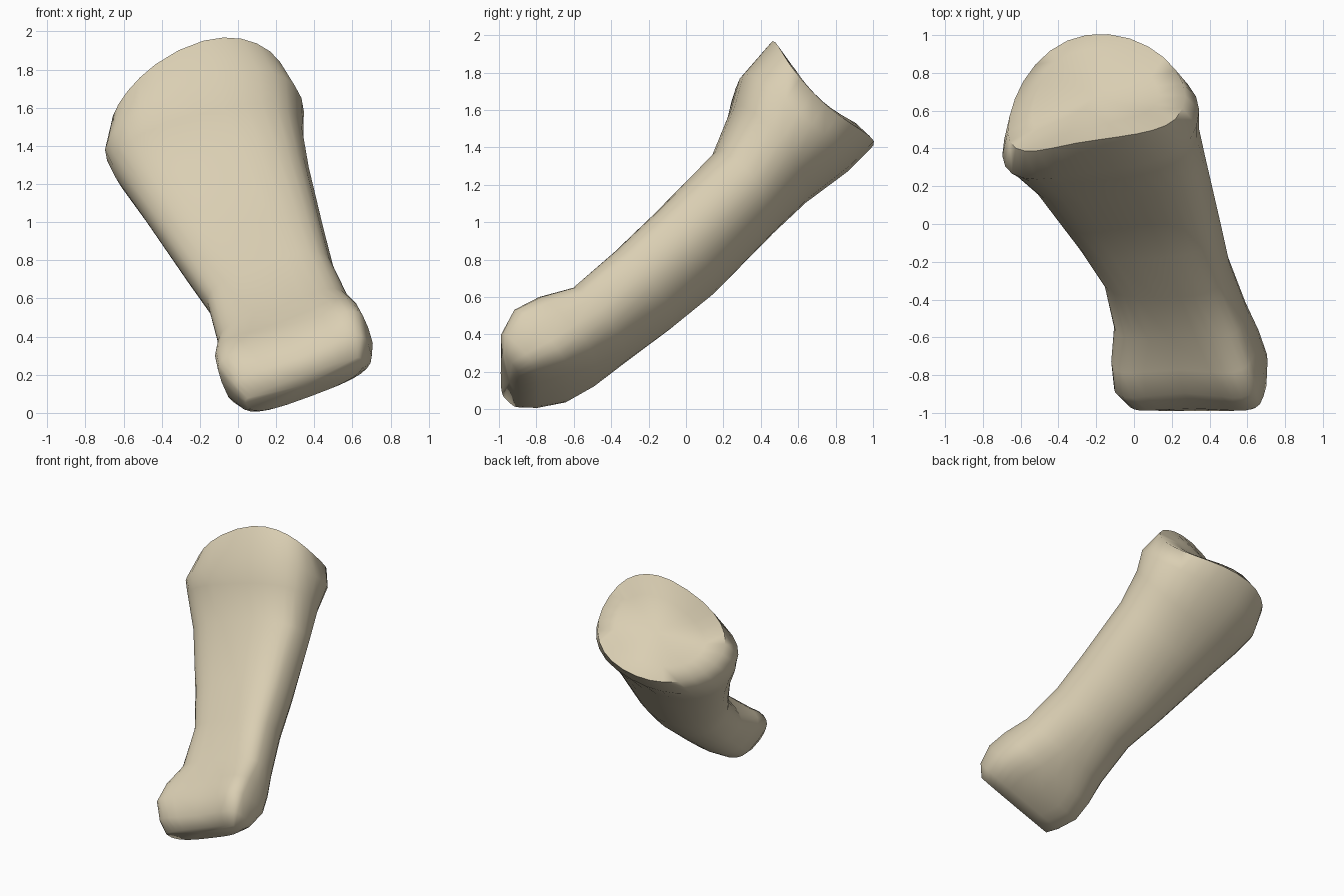
import bpy, bmesh, math
from mathutils import Vector

cube = bpy.data.objects.get("Cube")
if cube:
    bpy.data.objects.remove(cube, do_unlink=True)

# Bone frame: knuckle centre, shaft, width and front face directions
KNUCKLE = Vector((0.3, -0.8, 0.3))
AXIS = Vector((-0.5, 1.52, 1.35)).normalized()
WIDE = Vector((1.35, 0, 0.5)).normalized()
FRONT = WIDE.cross(AXIS)
SEGMENTS = 28

# Sections: along shaft, right, left, back, front,
# back and front squareness, bend, lean, skew, groove
SECTIONS = [
    (-0.215, -0.33, 0.32, -0.11, 0.05, 3, 3.5, 0, 0, 0, 0),
    (-0.14, -0.37, 0.38, -0.18, 0.14, 3.5, 4, 0, 0, 0, 0.03),
    (0.0, -0.41, 0.41, -0.26, 0.19, 3.6, 4.5, 0, 0, 0, 0.05),
    (0.15, -0.40, 0.40, -0.31, 0.16, 2.8, 4, 0, 0, 0, 0.04),
    (0.33, -0.36, 0.37, -0.34, 0.09, 2.3, 3, 0, 0, 0, 0.01),
    (0.65, -0.34, 0.35, -0.38, 0.09, 2, 3, 0, 0, 0, 0),
    (0.95, -0.40, 0.37, -0.39, 0.11, 2, 3, 0, 0, 0.04, 0),
    (1.43, -0.50, 0.41, -0.36, 0.16, 2, 2.8, 0, 0, 0.12, 0),
    (1.68, -0.56, 0.45, -0.35, 0.28, 2.1, 2.6, 0, 0, 0.12, 0),
    (1.90, -0.57, 0.50, -0.37, 0.37, 2.2, 2.6, 0.3, 0.07, 0.08, 0),
    (2.12, -0.50, 0.47, -0.36, 0.40, 2.1, 2.4, 0.62, 0.035, 0.04, 0),
    (2.11, -0.37, 0.33, -0.24, 0.26, 2.1, 2.2, 0.85, 0.05, 0.04, 0),
]


def power(value, exponent):
    return math.copysign(abs(value) ** exponent, value)


def section_points(along, right, left, back, front, back_square, front_square,
                   bend, lean, skew, groove):
    """One D-shaped section: flat towards the front, rounder at the back."""
    middle, half = (right + left) / 2, (left - right) / 2
    level = (back + front) / 2 + 0.04
    for i in range(SEGMENTS):
        turn = math.tau * i / SEGMENTS
        c, s = math.cos(turn), math.sin(turn)
        n = 2 / (front_square if s > 0 else back_square)
        across = middle + half * power(c, n)
        depth = (front - level) if s > 0 else (level - back)
        out = level + depth * power(s, n) - skew * across
        # Shallow saddle between the two knuckles
        if s > 0:
            out -= groove * s * max(0, 1 - (across / 0.3) ** 2)
        # The crest sits left of centre at the front, right of it at the back
        up = along - lean * s - bend * (across - 0.14 * s) ** 2
        yield KNUCKLE + AXIS * up + WIDE * across + FRONT * out


# Loft the whole bone
bm = bmesh.new()
rings = [[bm.verts.new(p) for p in section_points(*row)] for row in SECTIONS]
for low, high in zip(rings, rings[1:]):
    for i in range(SEGMENTS):
        j = (i + 1) % SEGMENTS
        bm.faces.new((low[i], low[j], high[j], high[i]))


# Close both ends
def close_end(ring):
    tip = bm.verts.new(sum((v.co for v in ring), Vector()) / SEGMENTS)
    for i in range(SEGMENTS):
        bm.faces.new((ring[i], ring[(i + 1) % SEGMENTS], tip))


close_end(rings[0])
close_end(rings[-1])
bmesh.ops.recalc_face_normals(bm, faces=bm.faces)

mesh = bpy.data.meshes.new("finger_bone")
bm.to_mesh(mesh)
bm.free()
bone = bpy.data.objects.new("finger_bone", mesh)
bpy.context.collection.objects.link(bone)

# Ivory colour
ivory = bpy.data.materials.new("ivory")
ivory.use_nodes = True
ivory.diffuse_color = (0.70, 0.62, 0.45, 1)
ivory.node_tree.nodes["Principled BSDF"].inputs["Base Color"].default_value = ivory.diffuse_color
mesh.materials.append(ivory)

bpy.ops.object.select_all(action='DESELECT')
bone.select_set(True)
bpy.context.view_layer.objects.active = bone
bpy.ops.object.shade_smooth_by_angle(angle=math.radians(65))
